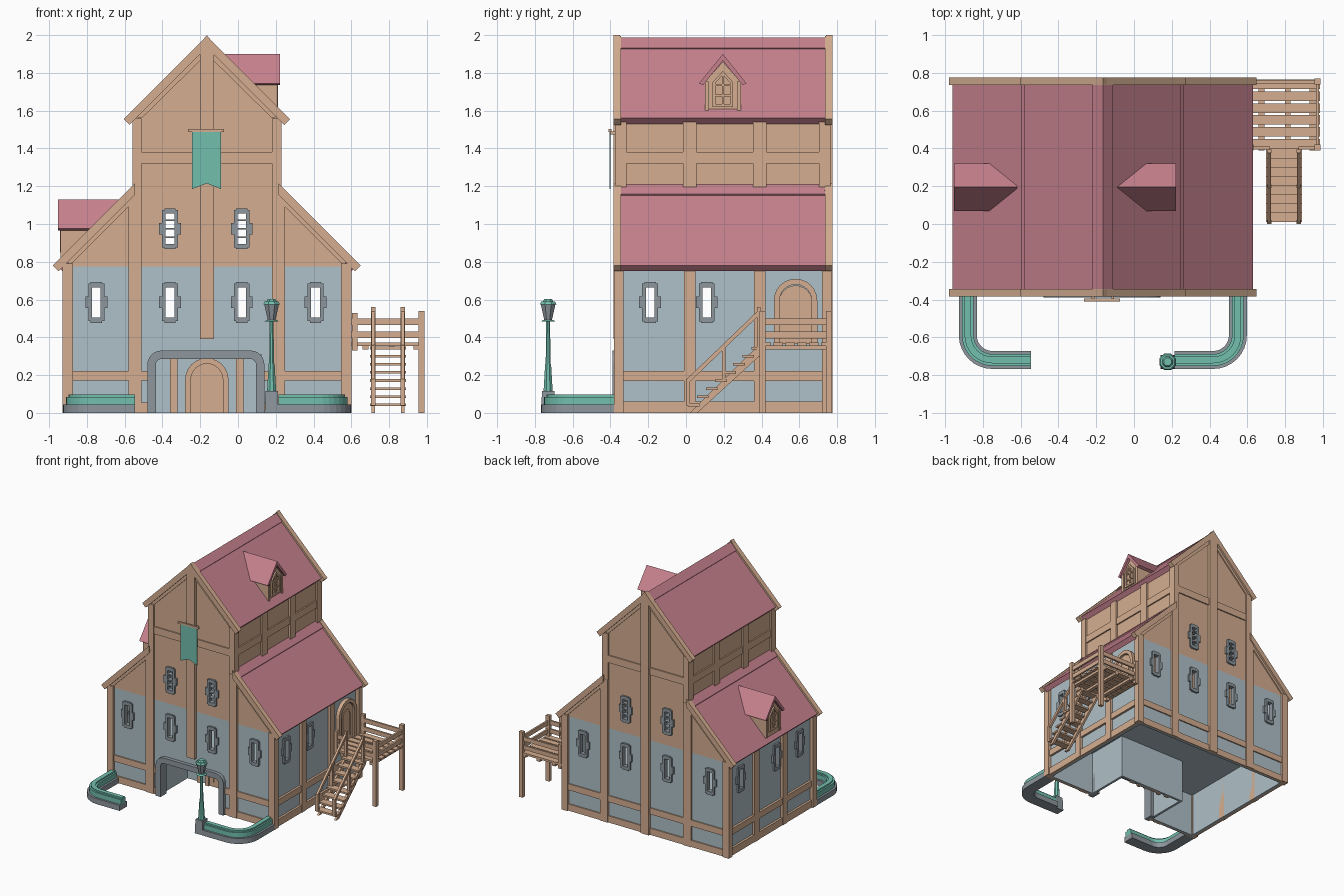
import bpy, bmesh, math
from mathutils import Vector

if "Cube" in bpy.data.objects:
    bpy.data.objects.remove(bpy.data.objects["Cube"])

def mat(name, c):
    m = bpy.data.materials.new(name)
    m.diffuse_color = (*c, 1)
    m.use_nodes = True
    m.node_tree.nodes["Principled BSDF"].inputs["Base Color"].default_value = m.diffuse_color
    return m

TAN = mat("timber", (.66, .42, .28))
PINK = mat("roof_tile", (.57, .22, .27))
TEAL = mat("teal_paint", (.17, .52, .42))
BLUE = mat("plaster", (.43, .53, .58))
STONE = mat("stone", (.27, .31, .34))
CX = -0.165
PUT = {'x': lambda u, v, t: (t, u, v), 'y': lambda u, v, t: (u, t, v), 'z': lambda u, v, t: (u, v, t)}

def mirror(pts):
    return [(2 * CX - u, v) for u, v in pts]

def prism(name, pts, axis, a, b, m=None):
    """Extrude a 2D profile along an axis from a to b."""
    bm = bmesh.new()
    f = bm.faces.new([bm.verts.new(PUT[axis](u, v, a)) for u, v in pts])
    r = bmesh.ops.extrude_face_region(bm, geom=[f])
    d = Vector(PUT[axis](0, 0, b - a))
    bmesh.ops.translate(bm, vec=d, verts=[g for g in r['geom'] if isinstance(g, bmesh.types.BMVert)])
    bmesh.ops.recalc_face_normals(bm, faces=bm.faces)
    me = bpy.data.meshes.new(name)
    bm.to_mesh(me)
    bm.free()
    ob = bpy.data.objects.new(name, me)
    bpy.context.collection.objects.link(ob)
    if m:
        me.materials.append(m)
    return ob

def box(name, x0, x1, y0, y1, z0, z1, m=None):
    return prism(name, [(x0, y0), (x1, y0), (x1, y1), (x0, y1)], 'z', z0, z1, m)

def rect(a, b, c, d):
    return [(a, c), (b, c), (b, d), (a, d)]

def cut(ob, cutters):
    bpy.context.view_layer.objects.active = ob
    for c in cutters:
        mod = ob.modifiers.new("cut", 'BOOLEAN')
        mod.operation, mod.solver, mod.object = 'DIFFERENCE', 'EXACT', c
        bpy.ops.object.modifier_apply(modifier=mod.name)
        bpy.data.objects.remove(c)

def arch(c, z0, w, h, r, n=6):
    """Upright outline with rounded top corners; r = w gives a round arch."""
    p = [(c + w, z0)]
    for sx, a0 in ((1, 0), (-1, 90)):
        for i in range(n + 1):
            a = math.radians(a0 + 90 * i / n)
            p.append((c + sx * (w - r) + r * math.cos(a), z0 + h - r + r * math.sin(a)))
    if r == w:
        p.pop(n + 1)
    return p + [(c - w, z0)]

def ring(name, c, z0, w, h, r, t, axis, a, b, m):
    prism(name, arch(c, z0, w, h, r) + arch(c, z0, w - t, h - t, r - t)[::-1], axis, a, b, m)

# ---- walls: hollow shells with see-through window slits
lowx, upx, sidey = (-.75, -.36, .02, .41), (-.36, .02), (-.19, .11)
low = box("lower_wall", -.90, .57, -.36, .75, 0, .775, BLUE)
cuts = [box("c", -.88, .55, -.34, .73, -.1, .36), box("c", -.88, .55, -.34, .73, .38, .9),
        box("c", -.455, .125, -.5, -.3, -.1, .31), box("c", -1, -.8, .555, .605, .50, .67)]
cuts += [box("c", x - .025, x + .025, -1, 1, .50, .67) for x in lowx]
cuts += [box("c", -2, 2, y - .025, y + .025, .50, .67) for y in sidey]
cut(low, cuts)

def gable(d):
    h = [(.57 - d, .775 - d), (.57 - d, .79 - d), (.215 - d, 1.15 - d), (.215 - d, 1.555 - d), (CX, 1.93 - 1.4 * d)]
    return h + mirror(h[:-1])[::-1]

up = prism("upper_wall", gable(0), 'y', -.36, .75, TAN)
cut(up, [prism("c", gable(.02), 'y', -.34, .73)] +
        [box("c", x - .025, x + .025, -1, 1, .89, 1.06) for x in upx])

# ---- slit window frames
def slit(axis, c, z, a, b, bars=False):
    for s in (-1, 1):
        prism("window_jamb", rect(*sorted((c + s * .023, c + s * .042)), z - .10, z + .10), axis, a, b, STONE)
        prism("window_block", rect(*sorted((c + s * .042, c + s * .058)), z - .03, z + .03), axis, a, b, STONE)
        prism("window_lintel", rect(c - .03, c + .03, *sorted((z + s * .08, z + s * .108))), axis, a, b, STONE)
    for k in (-1, 0, 1) if bars else ():
        prism("window_bar", rect(c - .024, c + .024, z + k * .045 - .005, z + k * .045 + .005), axis, a, b, STONE)

for a, b in ((-.375, -.335), (.725, .765)):
    for x in lowx:
        slit('y', x, .585, a, b)
    for x in upx:
        slit('y', x, .975, a, b, True)
for y in sidey:
    slit('x', y, .585, .545, .585)
for y in (*sidey, .58):
    slit('x', y, .585, -.915, -.875)

# ---- roofs, barge boards and gable trims (mirrored left and right)
upper = [(CX, 1.975), (.25, 1.56), (.22, 1.53), (CX, 1.915)]
lower = [(.205, 1.205), (.63, .78), (.60, .75), (.205, 1.145)]
for fl in (lambda p: p, mirror):
    prism("upper_roof", fl(upper), 'y', -.35, .74, PINK)
    prism("lower_roof", fl(lower), 'y', -.35, .74, PINK)
    prism("ridge_tiles", fl([(CX, 1.988), (CX + .055, 1.933), (CX + .045, 1.92), (CX, 1.96)]), 'y', -.35, .74, PINK)
    prism("roof_top_tiles", fl([(.21, 1.215), (.265, 1.16), (.255, 1.145), (.21, 1.18)]), 'y', -.35, .74, PINK)
    for y0, y1, t0, t1 in ((-.385, -.345, -.37, -.35), (.735, .775, .74, .76)):
        prism("upper_barge_board", fl([(CX, 1.995), (.275, 1.555), (.245, 1.525), (CX, 1.935)]), 'y', y0, y1, TAN)
        prism("lower_barge_board", fl([(.215, 1.215), (.65, .78), (.62, .75), (.215, 1.155)]), 'y', y0, y1, TAN)
        prism("gable_trim", fl([(CX, 1.95), (.215, 1.57), (.18, 1.56), (CX, 1.90)]), 'y', t0, t1, TAN)
        prism("lower_gable_trim", fl([(.215, 1.17), (.57, .815), (.57, .77), (.215, 1.125)]), 'y', t0, t1, TAN)
        prism("storey_post", fl(rect(.18, .25, 0, 1.18)), 'y', t0 - .006, t1 + .006, TAN)
        prism("upper_corner_post", fl(rect(.18, .222, 1.17, 1.56)), 'y', t0 - .004, t1 + .004, TAN)
        prism("corner_post", fl(rect(.545, .60, 0, .79)), 'y', *((-.38, -.33) if y0 < 0 else (.72, .77)), TAN)
        for z0, z1 in ((0, .055), (.17, .222)):
            prism("wall_rail", fl(rect(.13 if y0 < 0 else CX, .58, z0, z1)), 'y', t0, t1, TAN)
    # side wall timbers
    for y in (.02, .39):
        prism("side_post", fl(rect(.55, .592, 0, .78)), 'y', y - .03, y + .03, TAN)
        prism("upper_side_post", fl(rect(.20, .23, 1.15, 1.56)), 'y', y - .035, y + .035, TAN)
    for y in (-.345, .735):
        prism("upper_side_corner", fl(rect(.20, .23, 1.15, 1.56)), 'y', y - .03, y + .03, TAN)
    for z0, z1 in ((0, .06), (.17, .222)):
        prism("side_rail", fl(rect(.56, .588, z0, z1)), 'y', -.36, .75, TAN)
    prism("upper_side_rail", fl(rect(.20, .226, 1.32, 1.38)), 'y', -.36, .75, TAN)

for y0, y1, z0 in ((-.385, -.35, .39), (.74, .775, 0)):
    prism("king_post", [(CX - .037, z0), (CX + .037, z0), (CX + .037, 1.955), (CX, 2.0), (CX - .037, 1.955)],
          'y', y0, y1, TAN)
    box("gable_rail", -.54, .21, max(y0, -.37), min(y1, .76), 1.32, 1.38, TAN)

# ---- dormers (right one on the upper roof, left one on the lower roof)
def dormer(fx, dz):
    Y = .195
    def part(name, pts, x0, x1, m):
        prism(name, [(u, v + dz) for u, v in pts], 'x', fx(x0), fx(x1), m)
    part("dormer_wall", [(.10, 1.58), (.29, 1.58), (.29, 1.75), (Y, 1.86), (.10, 1.75)], .03, .20, TAN)
    part("dormer_roof", [(.07, 1.745), (Y, 1.90), (.32, 1.745), (.30, 1.735), (Y, 1.865), (.09, 1.735)], -.11, .222, PINK)
    part("dormer_window_frame", [(.14, 1.62), (.25, 1.62), (.25, 1.75), (Y, 1.81), (.14, 1.75), (.14, 1.62 + 1e-4),
         (.155, 1.635), (.155, 1.745), (Y, 1.79), (.235, 1.745), (.235, 1.635), (.155, 1.6349)], .195, .213, TAN)
    part("dormer_mullion", rect(Y - .005, Y + .005, 1.63, 1.80), .195, .21, TAN)
    for z in (1.68, 1.735):
        part("dormer_glazing_bar", rect(.15, .24, z - .005, z + .005), .195, .209, TAN)
    for y in (.10, .27):
        part("dormer_post", rect(y, y + .02, 1.585, 1.755), .19, .21, TAN)

dormer(lambda x: x, 0)
dormer(lambda x: -.73 - x, -.77)

# ---- entrance porch and doors
ring("porch_surround", -.17, 0, .31, .33, .075, .045, 'y', -.39, -.31, STONE)
box("porch_back_wall", -.48, .14, 0, .02, 0, .365, BLUE)
for x in (-.48, .12):
    box("porch_side_wall", x, x + .02, -.345, .01, 0, .365, BLUE)
for x in (-.34, .01):
    box("porch_post", x - .02, x + .02, -.02, .01, 0, .36, TAN)

def door(axis, c, z, a, b, d):
    ring("door_frame", c, z, .115, .345 if z else .29, .115, .03, axis, a, b + d, TAN)
    prism("door_leaf", arch(c, z, .087, .31 if z else .26, .087), axis, a, b - d * .5, TAN)
    ring("door_panel_trim", c, z + .04, .055, .22 if z else .17, .055, .012, axis, a, b, TAN)

door('y', CX, 0, .01, -.02, -.01)
door('x', .58, .365, .56, .59, .01)

# ---- balcony
for i in range(6):
    y = .40 + i * .063
    box("deck_plank", .58, .985, y, y + .05, .355, .372, TAN)
for x in (.66, .80, .93):
    box("deck_joist", x, x + .03, .39, .765, .335, .356, TAN)
for y in (.39, .74):
    box("balcony_post", .955, .988, y, y + .03, 0, .54, TAN)
    box("balcony_wall_post", .605, .632, y, y + .03, .33, .53, TAN)
for z in (.395, .465):
    box("back_rail", .60, .988, .745, .76, z, z + .035, TAN)
    box("outer_rail", .965, .98, .40, .76, z, z + .035, TAN)
    box("front_rail_stub", .87, .97, .395, .41, z, z + .035, TAN)
    box("front_rail_inner", .60, .72, .395, .41, z, z + .035, TAN)

# ---- stairs with side rails
for i in range(8):
    y, z = .01 + i * .048, .035 + i * .043
    box("stair_tread", .70, .89, y, y + .062, z, z + .014, TAN)
for x in (.708, .864):
    prism("stair_stringer", [(.02, 0), (.06, 0), (.41, .32), (.41, .355), (.38, .355)], 'x', x, x + .018, TAN)
    prism("stair_handrail", [(0, .145), (0, .175), (.385, .545), (.385, .515)], 'x', x, x + .018, TAN)
    for y, z0, z1 in ((0, .04, .18), (.19, .17, .36), (.375, .33, .56)):
        box("stair_rail_post", x - .003, x + .021, y, y + .02, z0, z1, TAN)

# ---- low curved garden walls
def curb(w):
    def side(r):
        arc = [(math.radians(-90 * i / 8)) for i in range(9)]
        return [(.42 + r, -.37)] + [(.42 + r * math.cos(a), -.59 + r * math.sin(a)) for a in arc] + [(.215, -.59 - r)]
    return side(.13 + w / 2) + side(.13 - w / 2)[::-1]

for fl in (lambda p: p, mirror):
    prism("garden_wall_base", fl(curb(.095)), 'z', 0, .045, STONE)
    prism("garden_wall_body", fl(curb(.062)), 'z', .04, .085, TEAL)
    prism("garden_wall_cap", fl(curb(.035)), 'z', .08, .097, TEAL)

# ---- street lamp
def post(name, r0, r1, z0, z1, m, n=8):
    bpy.ops.mesh.primitive_cone_add(vertices=n, radius1=r0, radius2=r1, depth=z1 - z0,
                                    location=(.178, -.73, (z0 + z1) / 2), rotation=(0, 0, math.pi / n))
    ob = bpy.context.object
    ob.name = name
    ob.data.materials.append(m)

post("lamp_base", .052, .046, 0, .115, STONE, 4)
post("lamp_foot", .026, .017, .115, .26, TEAL)
post("lamp_pole", .014, .011, .26, .49, TEAL)
post("lamp_collar", .042, .03, .483, .492, TEAL)
post("lamp_glass", .022, .042, .492, .575, STONE)
post("lamp_cap", .047, .04, .575, .59, TEAL)
post("lamp_finial", .03, .022, .59, .603, TEAL)

# ---- hanging banner
box("banner_rod", -.265, -.075, -.41, -.395, 1.488, 1.503, TAN)
for x in (-.225, -.12):
    box("banner_bracket", x, x + .015, -.40, -.35, 1.475, 1.49, TAN)
prism("banner_cloth", [(-.243, 1.49), (-.09, 1.49), (-.09, 1.185), (CX, 1.215), (-.243, 1.185)],
      'y', -.406, -.399, TEAL)
